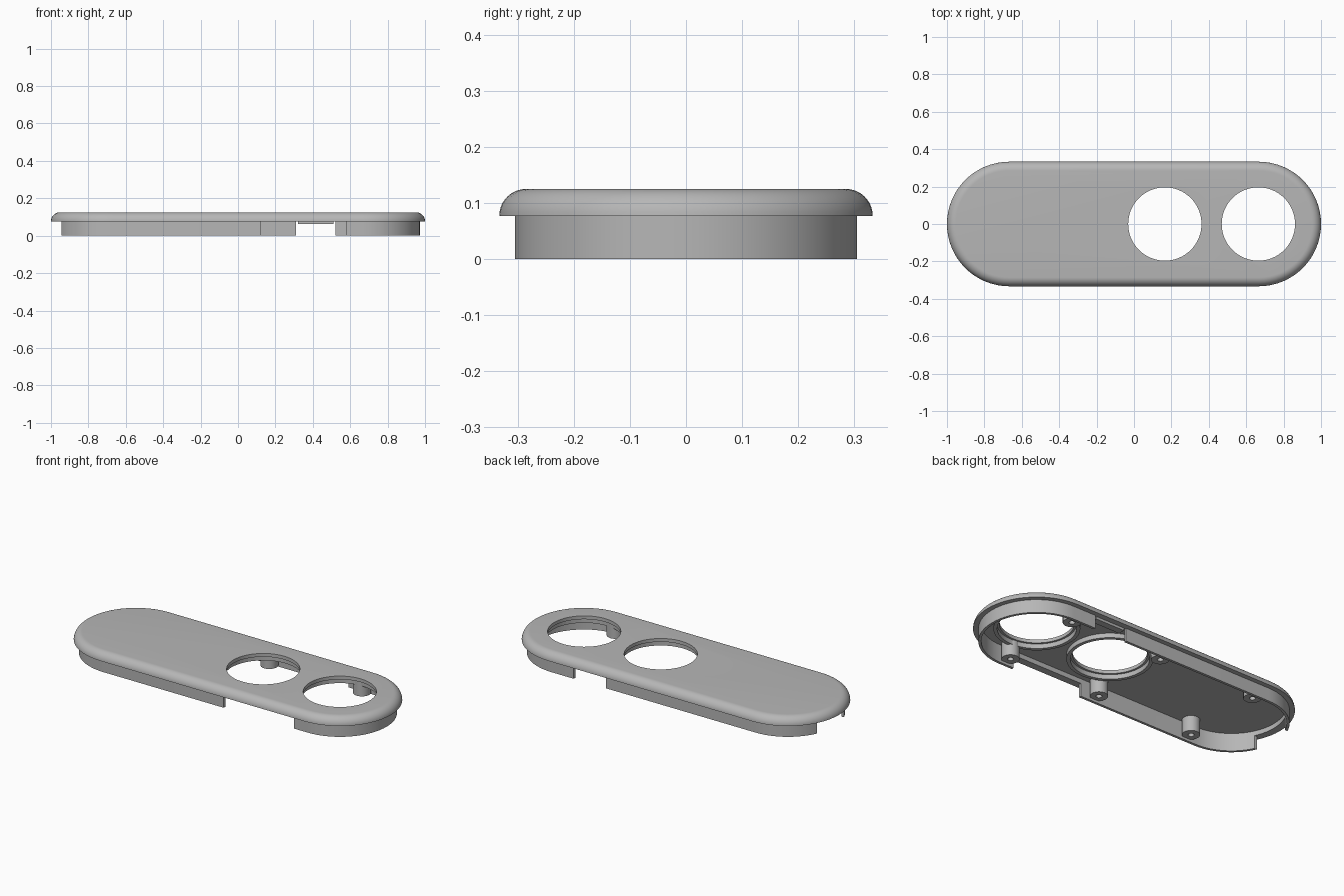
import bpy, bmesh, math
from mathutils import Vector

cube = bpy.data.objects.get("Cube")
if cube:
    bpy.data.objects.remove(cube, do_unlink=True)

grey = bpy.data.materials.new("satin grey")
grey.use_nodes = True
COLOUR = (0.47, 0.47, 0.47, 1)
grey.diffuse_color = COLOUR
grey.node_tree.nodes["Principled BSDF"].inputs["Base Color"].default_value = COLOUR

STRAIGHT = 0.667   # half length of the straight sides
HOLES = (0.165, 0.665)


def outline(radius, half, steps):
    """Stadium outline, or a circle when half is zero."""
    pts = []
    for side, start in ((1, -math.pi / 2), (-1, math.pi / 2)):
        for i in range(steps + (1 if half else 0)):
            a = start + math.pi * i / steps
            pts.append((side * half + radius * math.cos(a), radius * math.sin(a)))
    return pts


def loft(name, profile, half=0, centre=(0, 0), steps=32, closed=True):
    """Sweep (radius, z) points round an outline; open profiles get end caps."""
    bm = bmesh.new()
    rings = [[bm.verts.new((x + centre[0], y + centre[1], z))
              for x, y in outline(r, half, steps)] for r, z in profile]
    pairs = list(zip(rings, rings[1:]))
    if closed:
        pairs.append((rings[-1], rings[0]))
    else:
        bm.faces.new(rings[0])
        bm.faces.new(rings[-1])
    for a, b in pairs:
        for i in range(len(a)):
            j = (i + 1) % len(a)
            bm.faces.new((a[i], a[j], b[j], b[i]))
    return finish(name, bm)


def box(name, low, high):
    bm = bmesh.new()
    bmesh.ops.create_cube(bm, size=1)
    low, high = Vector(low), Vector(high)
    for v in bm.verts:
        v.co = (low + high) / 2 + v.co * (high - low)
    return finish(name, bm)


def finish(name, bm):
    bmesh.ops.recalc_face_normals(bm, faces=bm.faces)
    mesh = bpy.data.meshes.new(name)
    bm.to_mesh(mesh)
    bm.free()
    mesh.materials.append(grey)
    obj = bpy.data.objects.new(name, mesh)
    bpy.context.collection.objects.link(obj)
    return obj


def activate(obj):
    bpy.ops.object.select_all(action='DESELECT')
    obj.select_set(True)
    bpy.context.view_layer.objects.active = obj


def cut(obj, cutters):
    activate(obj)
    for c in cutters:
        c.hide_render = True
        mod = obj.modifiers.new("cut", 'BOOLEAN')
        mod.operation, mod.solver, mod.object = 'DIFFERENCE', 'EXACT', c
        bpy.ops.object.modifier_apply(modifier=mod.name)
        bpy.data.objects.remove(c, do_unlink=True)


# Cover plate with a rounded rim and a shallow recess underneath
ROUND = 0.048
rim = [(0.285 + ROUND * math.sin(a), 0.077 + ROUND * math.cos(a))
       for a in (math.pi / 2 * i / 10 for i in range(11))]
plate = loft("cover_plate", rim + [(0.29, 0.077), (0.29, 0.105)], STRAIGHT, closed=False)
cut(plate, [loft("hole_cutter", [(0.196, 0), (0.196, 0.2)], centre=(x, 0), closed=False)
            for x in HOLES])

# Thin skirt, open at one end and on both long sides
skirt = loft("skirt", [(0.29, 0), (0.305, 0), (0.305, 0.077), (0.29, 0.077)], STRAIGHT)
cut(skirt, [
    box("front_gap_cutter", (0.12, -0.4, -0.1), (0.58, -0.2, 0.2)),
    box("back_gap_cutter", (0.31, 0.2, -0.1), (0.52, 0.4, 0.2)),
    box("end_gap_cutter", (-1.1, -0.125, -0.1), (-0.8, 0.125, 0.2)),
])
parts = [plate, skirt]

# Latch tab in the back gap
parts.append(box("latch_tab", (0.32, 0.26, 0.062), (0.51, 0.3, 0.078)))

# Collars round the openings
for x in HOLES:
    parts.append(loft("hole_collar", [(0.208, 0.078), (0.228, 0.078),
                                      (0.228, 0.106), (0.208, 0.106)], centre=(x, 0)))

# Screw bosses along both sides
for side in (-1, 1):
    for x in (-0.6, 0.03, 0.635):
        parts.append(loft("screw_boss", [(0.016, 0.015), (0.048, 0.015),
                                         (0.048, 0.106), (0.016, 0.106)],
                          centre=(x, side * 0.25), steps=12))

for obj in parts:
    activate(obj)
    bpy.ops.object.shade_smooth_by_angle(angle=math.radians(30))
